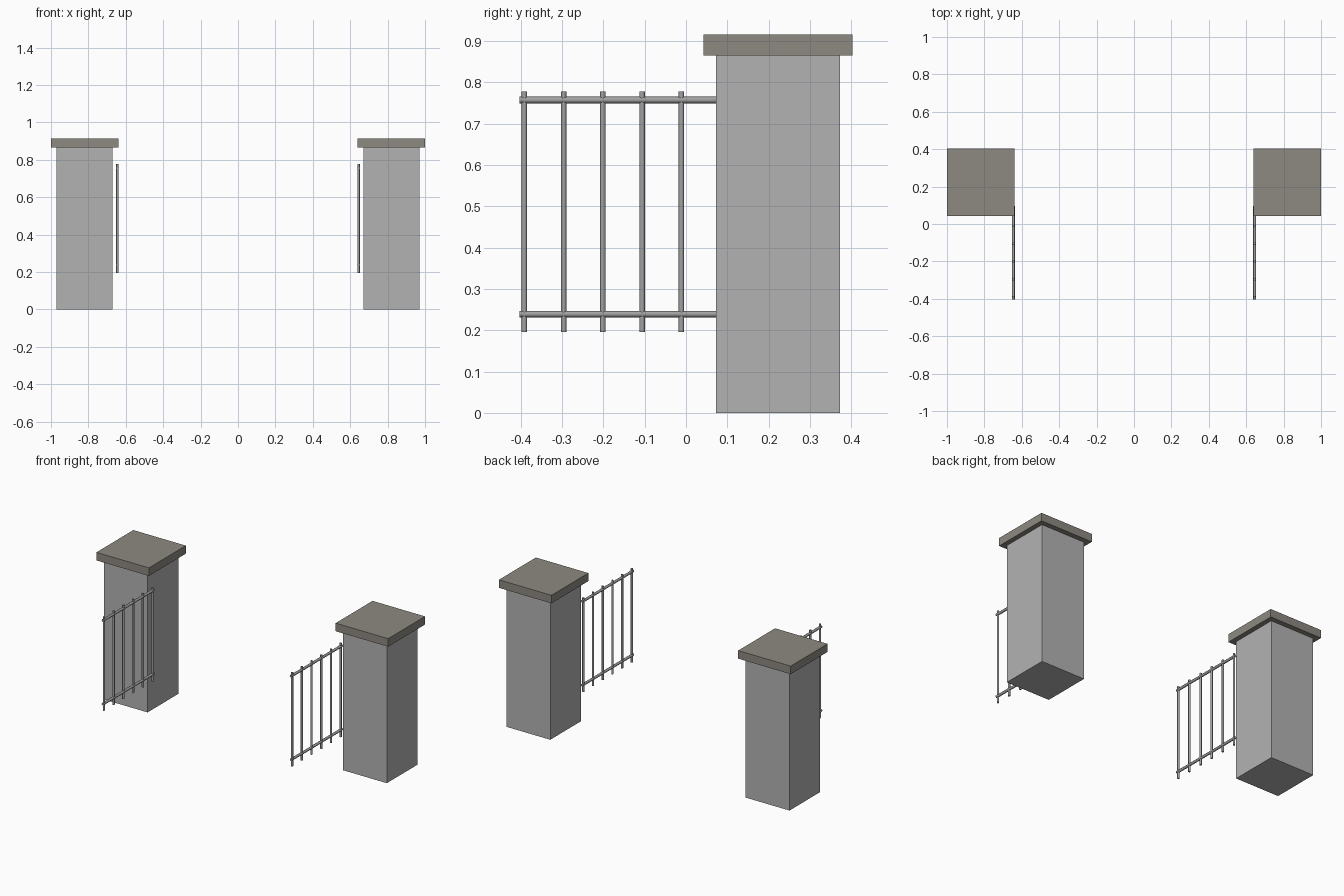
import bpy
from mathutils import Vector

if "Cube" in bpy.data.objects:
    bpy.data.objects.remove(bpy.data.objects["Cube"])


def material(name, rgb):
    m = bpy.data.materials.new(name)
    m.diffuse_color = (*rgb, 1)
    m.use_nodes = True
    m.node_tree.nodes["Principled BSDF"].inputs["Base Color"].default_value = m.diffuse_color
    return m


STONE = material("grey stone", (0.45, 0.45, 0.45))
CAPSTONE = material("brown grey capstone", (0.27, 0.25, 0.22))
IRON = material("grey iron", (0.36, 0.36, 0.36))


def box(name, lo, hi, mat):
    lo, hi = Vector(lo), Vector(hi)
    bpy.ops.mesh.primitive_cube_add(size=1, location=(lo + hi) / 2)
    ob = bpy.context.object
    ob.name = name
    ob.scale = hi - lo
    bpy.ops.object.transform_apply(location=False, rotation=False, scale=True)
    ob.data.materials.append(mat)


def rod(name, a, b, radius):
    a, b = Vector(a), Vector(b)
    bpy.ops.mesh.primitive_cylinder_add(
        vertices=8, radius=radius, depth=(b - a).length, location=(a + b) / 2,
        rotation=(b - a).to_track_quat('Z', 'Y').to_euler())
    ob = bpy.context.object
    ob.name = name
    ob.data.materials.append(IRON)
    bpy.ops.object.shade_smooth_by_angle(angle=0.9)


for side, s in (("left", -1), ("right", 1)):
    # Stone pillar with overhanging cap
    x = s * 0.82
    box(side + "_pillar", (x - 0.15, 0.072, 0), (x + 0.15, 0.372, 0.865), STONE)
    box(side + "_pillar_cap", (x - 0.18, 0.042, 0.865), (x + 0.18, 0.403, 0.915), CAPSTONE)

    # Open gate leaf: two rails and six upright bars
    g = s * 0.645
    for label, z in (("lower", 0.239), ("upper", 0.757)):
        rod(f"{side}_gate_{label}_rail", (g, -0.403, z), (g, 0.096, z), 0.008)
    for i in range(6):
        y = -0.391 + i * 0.095
        rod(f"{side}_gate_bar_{i + 1}", (g, y, 0.196), (g, y, 0.777), 0.0067)
